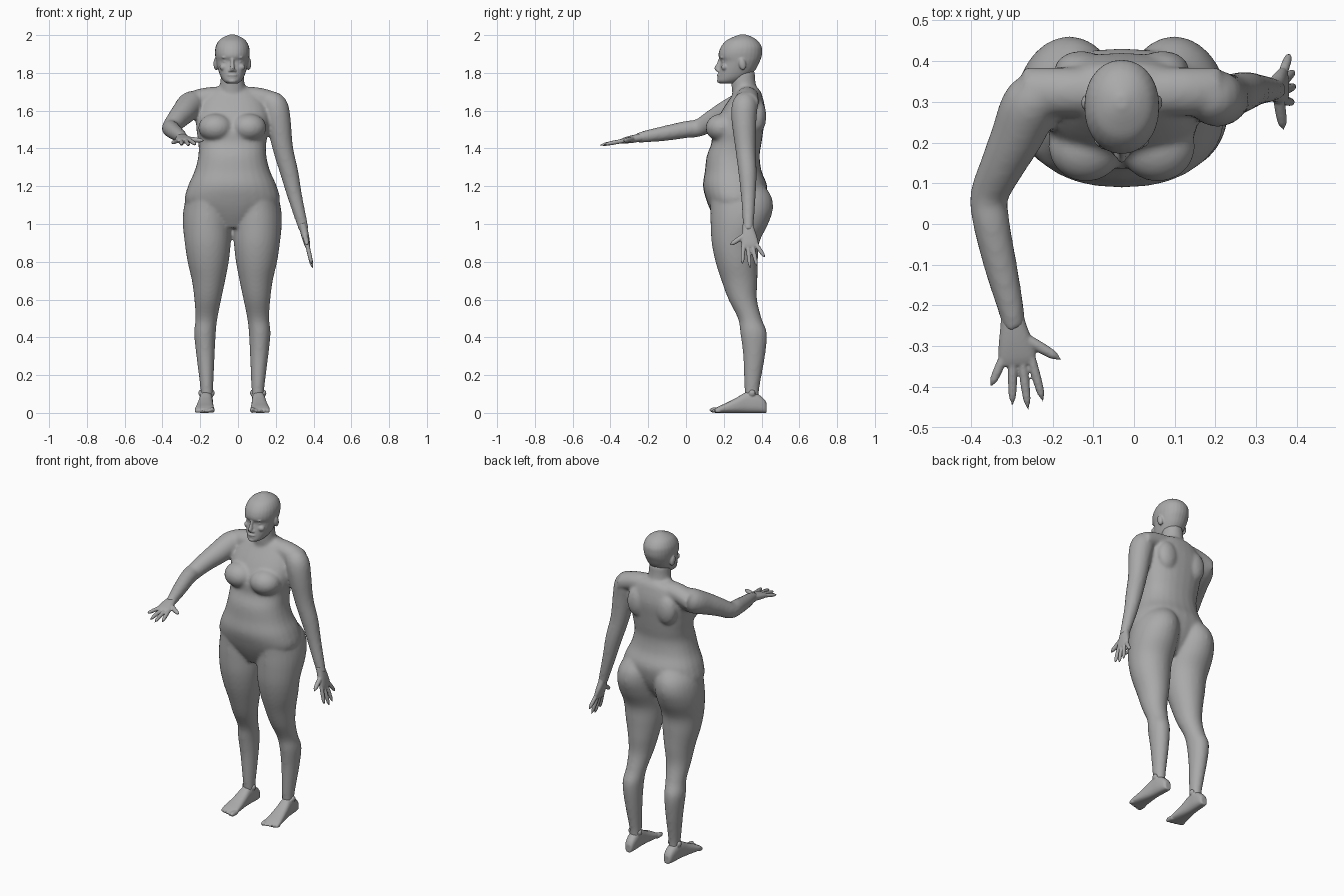
import bpy, bmesh, math
from mathutils import Vector, Matrix

cube = bpy.data.objects.get("Cube")
if cube:
    bpy.data.objects.remove(cube, do_unlink=True)

CENTRE = -.03  # x of the body's own middle plane
X, Y, Z = Vector((1, 0, 0)), Vector((0, 1, 0)), Vector((0, 0, 1))

skin = bpy.data.materials.new("plain grey")
skin.use_nodes = True
grey = (.4, .4, .4, 1)
skin.diffuse_color = grey
skin.node_tree.nodes["Principled BSDF"].inputs["Base Color"].default_value = grey


def refine(rows, steps):
    """Smooth spline through the cross-section rows."""
    out = []
    for i in range(len(rows) - 1):
        before, start, end = rows[max(i - 1, 0)], rows[i], rows[i + 1]
        after = rows[min(i + 2, len(rows) - 1)]
        for k in range(steps):
            t = k / steps
            out.append([q + t * (r - p + t * (2 * p - 5 * q + 4 * r - s + t * (3 * (q - r) + s - p))) / 2
                        for p, q, r, s in zip(before, start, end, after)])
    return out + [list(rows[-1])]


def loft(bm, rows, side=X, axis=None, power=2, segments=28, steps=4):
    """Closed tube through rows of (x, y, z, half size along side, half size across)."""
    rows = refine(rows, steps)
    mids = [Vector(row[:3]) for row in rows]
    rings = []
    for i, row in enumerate(rows):
        tangent = axis or (mids[min(i + 1, len(mids) - 1)] - mids[max(i - 1, 0)]).normalized()
        u = (side - tangent * side.dot(tangent)).normalized()
        v = tangent.cross(u)
        a, b = max(row[3], .002), max(row[4], .002)
        ring = []
        for k in range(segments):
            c, s = math.cos(math.tau * k / segments), math.sin(math.tau * k / segments)
            along = math.copysign(abs(c) ** (2 / power), c)
            across = math.copysign(abs(s) ** (2 / power), s)
            ring.append(bm.verts.new(mids[i] + u * a * along + v * b * across))
        rings.append(ring)
    for low, high in zip(rings, rings[1:]):
        for k in range(segments):
            n = (k + 1) % segments
            bm.faces.new((low[k], low[n], high[n], high[k]))
    bm.faces.new(rings[0][::-1])
    bm.faces.new(rings[-1])


def level(z, front, back, half, mid=0):
    """Horizontal section, with mid measured sideways from the middle plane."""
    return (mid, (front + back) / 2, z, half, (back - front) / 2)


def upright(bm, rows, mirror=1, power=2):
    loft(bm, [(CENTRE + mirror * mid, *rest) for mid, *rest in rows], X, Z, power)


def joint(x, y, z, r):
    return (x, y, z, r, r)


def blob(bm, mid, y, z, size, tilt=0):
    matrix = (Matrix.Translation((CENTRE + mid, y, z)) @ Matrix.Rotation(tilt, 4, 'X')
              @ Matrix.Diagonal((*size, 1)))
    bmesh.ops.create_uvsphere(bm, u_segments=24, v_segments=16, radius=1, matrix=matrix)


def digit(bm, base, tip, r, side):
    """Finger or toe with a rounded tip."""
    rows = [joint(*base.lerp(tip, k / 6), r * (1 - (k / 6) ** 4) ** .5) for k in range(7)]
    loft(bm, rows, side, segments=14, steps=2)


def make(name, bm, voxel, rounds):
    """Blend the overlapping volumes into one skin."""
    bmesh.ops.recalc_face_normals(bm, faces=bm.faces)
    mesh = bpy.data.meshes.new(name)
    bm.to_mesh(mesh)
    bm.free()
    mesh.materials.append(skin)
    part = bpy.data.objects.new(name, mesh)
    bpy.context.scene.collection.objects.link(part)
    blend = part.modifiers.new("blend", 'REMESH')
    blend.mode = 'VOXEL'
    blend.voxel_size = voxel
    blend.use_smooth_shade = True
    relax = part.modifiers.new("relax", 'SMOOTH')
    relax.factor = .5
    relax.iterations = rounds


# Trunk
body = bmesh.new()
upright(body, [
    level(z=.98, front=.18, back=.34, half=.07),
    level(z=1.05, front=.14, back=.39, half=.19),
    level(z=1.12, front=.11, back=.42, half=.25),
    level(z=1.2, front=.09, back=.43, half=.235),
    level(z=1.28, front=.1, back=.4, half=.2),
    level(z=1.36, front=.11, back=.39, half=.18),
    level(z=1.43, front=.135, back=.4, half=.18),
    level(z=1.5, front=.14, back=.41, half=.19),
    level(z=1.6, front=.19, back=.42, half=.19),
    level(z=1.69, front=.25, back=.4, half=.14),
    level(z=1.72, front=.27, back=.38, half=.08)], power=2.3)

# Neck and shoulder girdle
upright(body, [
    level(z=1.64, front=.25, back=.4, half=.085),
    level(z=1.74, front=.24, back=.37, half=.065),
    level(z=1.81, front=.235, back=.365, half=.06)])
loft(body, [(CENTRE + x, .325, 1.7 - abs(x) / 4, .06, .055) for x in (-.24, -.12, .12, .24)], Y, X)

for s in (-1, 1):
    # Breast and shoulder blade
    blob(body, mid=s * .088, y=.19, z=1.51, size=(.092, .086, .074))
    blob(body, mid=s * .1, y=.38, z=1.57, size=(.065, .045, .09))
    # Leg, ankle to hip
    upright(body, [
        level(z=.04, front=.32, back=.39, half=.03, mid=.135),
        level(z=.12, front=.31, back=.387, half=.033, mid=.135),
        level(z=.3, front=.303, back=.418, half=.048, mid=.142),
        level(z=.42, front=.288, back=.428, half=.057, mid=.145),
        level(z=.5, front=.275, back=.4, half=.058, mid=.137),
        level(z=.6, front=.225, back=.376, half=.071, mid=.13),
        level(z=.7, front=.188, back=.378, half=.088, mid=.126),
        level(z=.8, front=.156, back=.38, half=.109, mid=.128),
        level(z=.9, front=.136, back=.387, half=.122, mid=.13),
        level(z=1, front=.13, back=.435, half=.13, mid=.132),
        level(z=1.08, front=.13, back=.46, half=.128, mid=.13),
        level(z=1.15, front=.13, back=.45, half=.118, mid=.122),
        level(z=1.22, front=.15, back=.4, half=.09, mid=.105)], mirror=s)

# Left arm, hanging
loft(body, [
    joint(x=.16, y=.315, z=1.655, r=.055),
    joint(x=.195, y=.31, z=1.625, r=.068),
    joint(x=.213, y=.307, z=1.55, r=.066),
    joint(x=.238, y=.315, z=1.4, r=.054),
    joint(x=.272, y=.326, z=1.27, r=.048),
    joint(x=.3, y=.33, z=1.15, r=.039),
    joint(x=.335, y=.33, z=1.02, r=.03),
    joint(x=.35, y=.33, z=.965, r=.026)], X)

# Right arm, reaching forward
loft(body, [
    joint(x=-.2, y=.325, z=1.655, r=.057),
    joint(x=-.25, y=.297, z=1.63, r=.071),
    joint(x=-.288, y=.215, z=1.59, r=.064),
    joint(x=-.325, y=.14, z=1.55, r=.054),
    joint(x=-.355, y=.07, z=1.51, r=.047),
    joint(x=-.35, y=0, z=1.5, r=.045),
    joint(x=-.326, y=-.11, z=1.48, r=.04),
    joint(x=-.302, y=-.21, z=1.464, r=.032),
    joint(x=-.295, y=-.255, z=1.455, r=.027)], Z)
make("body", body, voxel=.01, rounds=5)

# Head, chin to crown
head = bmesh.new()
upright(head, [
    level(z=1.743, front=.185, back=.25, half=.026),
    level(z=1.755, front=.168, back=.29, half=.045),
    level(z=1.78, front=.17, back=.335, half=.062),
    level(z=1.82, front=.176, back=.37, half=.076),
    level(z=1.86, front=.184, back=.39, half=.086),
    level(z=1.885, front=.173, back=.4, half=.09),
    level(z=1.91, front=.174, back=.403, half=.092),
    level(z=1.94, front=.186, back=.4, half=.088),
    level(z=1.97, front=.212, back=.38, half=.072),
    level(z=1.99, front=.25, back=.35, half=.045),
    level(z=2.003, front=.285, back=.315, half=.012)], power=2.1)

# Nose, lips and chin
upright(head, [
    level(z=1.808, front=.16, back=.185, half=.013),
    level(z=1.825, front=.15, back=.185, half=.012),
    level(z=1.85, front=.163, back=.187, half=.009),
    level(z=1.88, front=.174, back=.19, half=.008)])
blob(head, mid=0, y=.174, z=1.788, size=(.026, .011, .006))
blob(head, mid=0, y=.176, z=1.776, size=(.022, .01, .006))
blob(head, mid=0, y=.182, z=1.757, size=(.024, .018, .013))
for s in (-1, 1):
    # Eye, brow, nostril, cheek and ear
    blob(head, mid=s * .034, y=.203, z=1.86, size=(.016, .013, .009))
    blob(head, mid=s * .034, y=.192, z=1.882, size=(.024, .011, .006))
    blob(head, mid=s * .012, y=.174, z=1.812, size=(.009, .011, .008))
    blob(head, mid=s * .046, y=.205, z=1.83, size=(.022, .018, .018))
    blob(head, mid=s * .086, y=.298, z=1.848, size=(.014, .019, .034), tilt=.2)
make("head", head, voxel=.005, rounds=2)


def hand(name, wrist, knuckle, thumbward):
    """Palm with fingers fanned from the little finger to the index."""
    bm = bmesh.new()
    wrist, knuckle = Vector(wrist), Vector(knuckle)
    forward = (knuckle - wrist).normalized()

    def fan(base, angle, length, r):
        reach = forward * math.cos(angle) + thumbward * math.sin(angle)
        digit(bm, base, base + reach * length, r, forward.cross(thumbward))

    loft(bm, [(*wrist.lerp(knuckle, t), wide, thick) for t, wide, thick in
              ((-.3, .027, .02), (0, .031, .021), (.4, .04, .02), (.8, .046, .016), (1, .042, .011))],
         thumbward, power=2.4)
    for i, (angle, length) in enumerate(((-.5, .08), (-.12, .12), (0, .13), (.15, .11))):
        fan(wrist.lerp(knuckle, .85) + thumbward * (i - 1.5) * .023, angle, length, .0115)
    fan(wrist.lerp(knuckle, .3) + thumbward * .015, 1, .11, .014)
    make(name, bm, voxel=.004, rounds=2)


hand("left_hand", wrist=(.347, .33, .975), knuckle=(.37, .34, .875), thumbward=-Y)
hand("right_hand", wrist=(-.297, -.245, 1.457), knuckle=(-.285, -.345, 1.438), thumbward=X)


def tread(y, half, top):
    """Upright section of a foot, which turns out a little toward the toes."""
    return (.134 + (.42 - y) / 18, y, top / 2, half, top / 2)


for name, s in (("right_foot", -1), ("left_foot", 1)):
    foot = bmesh.new()
    sole = [tread(y=.427, half=.018, top=.05), tread(y=.412, half=.028, top=.075),
            tread(y=.37, half=.034, top=.105), tread(y=.32, half=.036, top=.11),
            tread(y=.27, half=.041, top=.082), tread(y=.22, half=.047, top=.056),
            tread(y=.18, half=.051, top=.038), tread(y=.155, half=.046, top=.024)]
    loft(foot, [(CENTRE + s * mid, *rest) for mid, *rest in sole], X, -Y, power=2.6)
    # Toes, big toe on the inner side
    for i in range(5):
        r = .011 if i else .015
        base = Vector((CENTRE + s * (.108 + i * .02), .18, r))
        digit(foot, base, base - Y * (.057 - .007 * i), r, X)
    # Ankle bones
    for mid in (.106, .168):
        blob(foot, mid=s * mid, y=.35, z=.105, size=(.012, .018, .018))
    make(name, foot, voxel=.005, rounds=2)
